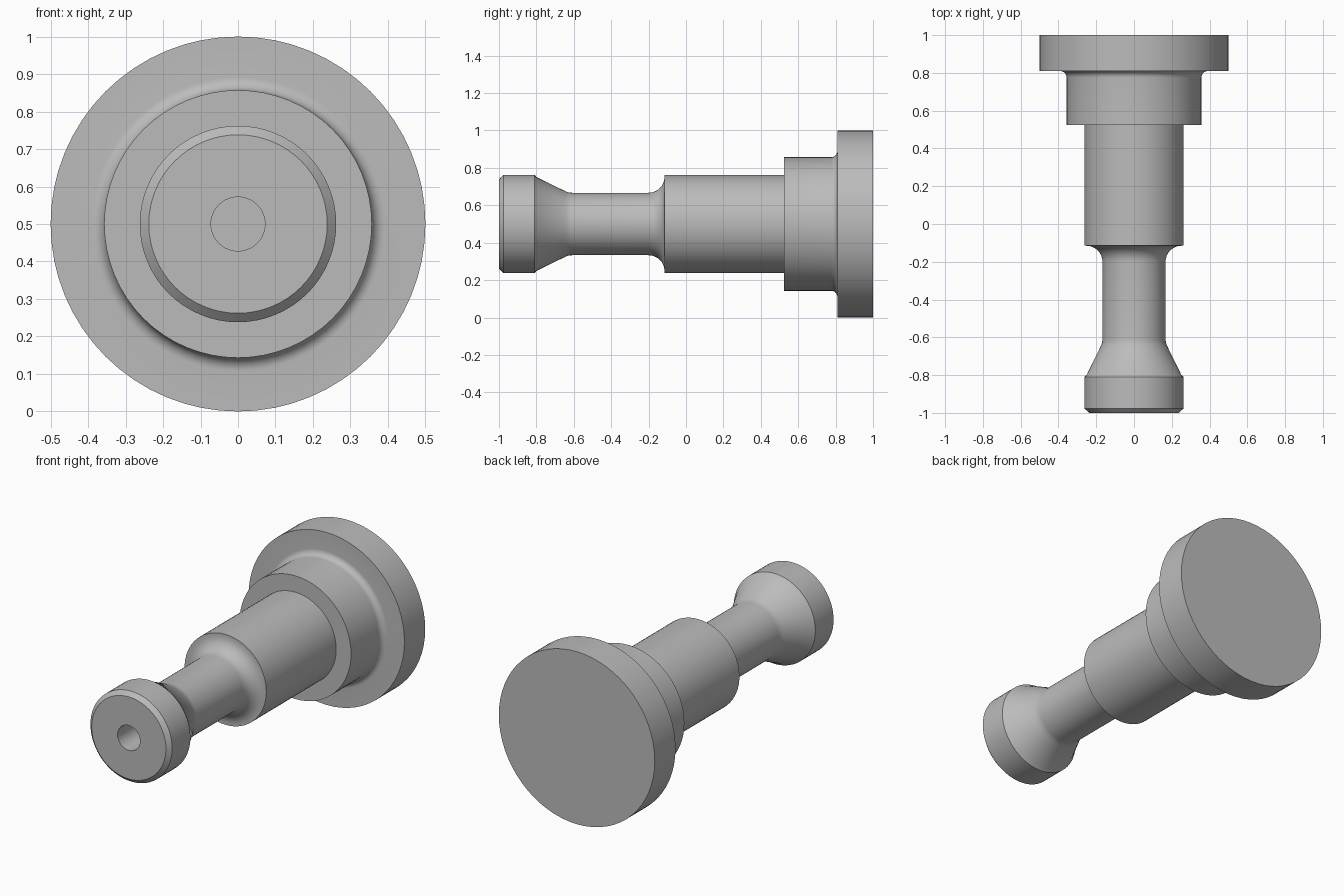
import bpy, bmesh, math
from mathutils import Matrix, Vector

if "Cube" in bpy.data.objects:
    bpy.data.objects.remove(bpy.data.objects["Cube"], do_unlink=True)

SEGMENTS = 64
AXIS_HEIGHT = 0.5

steel = bpy.data.materials.new("grey_steel")
steel.use_nodes = True
colour = (0.5, 0.5, 0.5, 1)
steel.diffuse_color = colour
steel.node_tree.nodes["Principled BSDF"].inputs["Base Color"].default_value = colour


def arc(y, r, radius, start, end, steps=8):
    """Profile points on an arc centred at (y, r), angles in degrees."""
    angles = [math.radians(start + (end - start) * i / steps) for i in range(steps + 1)]
    return [(y + radius * math.cos(a), r + radius * math.sin(a)) for a in angles]


def lathe(name, profile):
    """Revolve (y, radius) points around the long axis."""
    bm = bmesh.new()
    verts = [bm.verts.new((0, y, r)) for y, r in profile]
    edges = [bm.edges.new(pair) for pair in zip(verts, verts[1:])]
    bmesh.ops.spin(bm, geom=verts + edges, cent=(0, 0, 0), axis=(0, 1, 0),
                   angle=math.tau, steps=SEGMENTS)
    bmesh.ops.remove_doubles(bm, verts=bm.verts, dist=0.0001)
    bmesh.ops.recalc_face_normals(bm, faces=bm.faces)
    bmesh.ops.transform(bm, matrix=Matrix.Translation(Vector((0, 0, AXIS_HEIGHT))),
                        verts=bm.verts)
    mesh = bpy.data.meshes.new(name)
    bm.to_mesh(mesh)
    bm.free()
    mesh.materials.append(steel)
    obj = bpy.data.objects.new(name, mesh)
    bpy.context.collection.objects.link(obj)
    bpy.ops.object.select_all(action="DESELECT")
    obj.select_set(True)
    bpy.context.view_layer.objects.active = obj
    bpy.ops.object.shade_smooth_by_angle(angle=math.radians(30))
    return obj


# Blind hole and chamfered head
profile = [(-0.75, 0), (-0.75, 0.072), (-1, 0.072), (-1, 0.238), (-0.977, 0.262)]
# Head rim and cone down to the neck
profile += [(-0.81, 0.262), (-0.805, 0.258), (-0.8, 0.251)]
profile += [(-0.655, 0.18), (-0.642, 0.174), (-0.628, 0.169), (-0.61, 0.167)]
# Neck and fillet up to the shaft
profile += arc(-0.2, 0.252, 0.085, -90, 0)
profile += [(-0.115, 0.262), (0.525, 0.262)]
# Collar and fillet into the flange
profile += [(0.525, 0.357)]
profile += arc(0.775, 0.392, 0.035, -90, 0)
# Flange disc
profile += [(0.81, 0.5), (1, 0.5), (1, 0)]

lathe("stepped_pin", profile)
